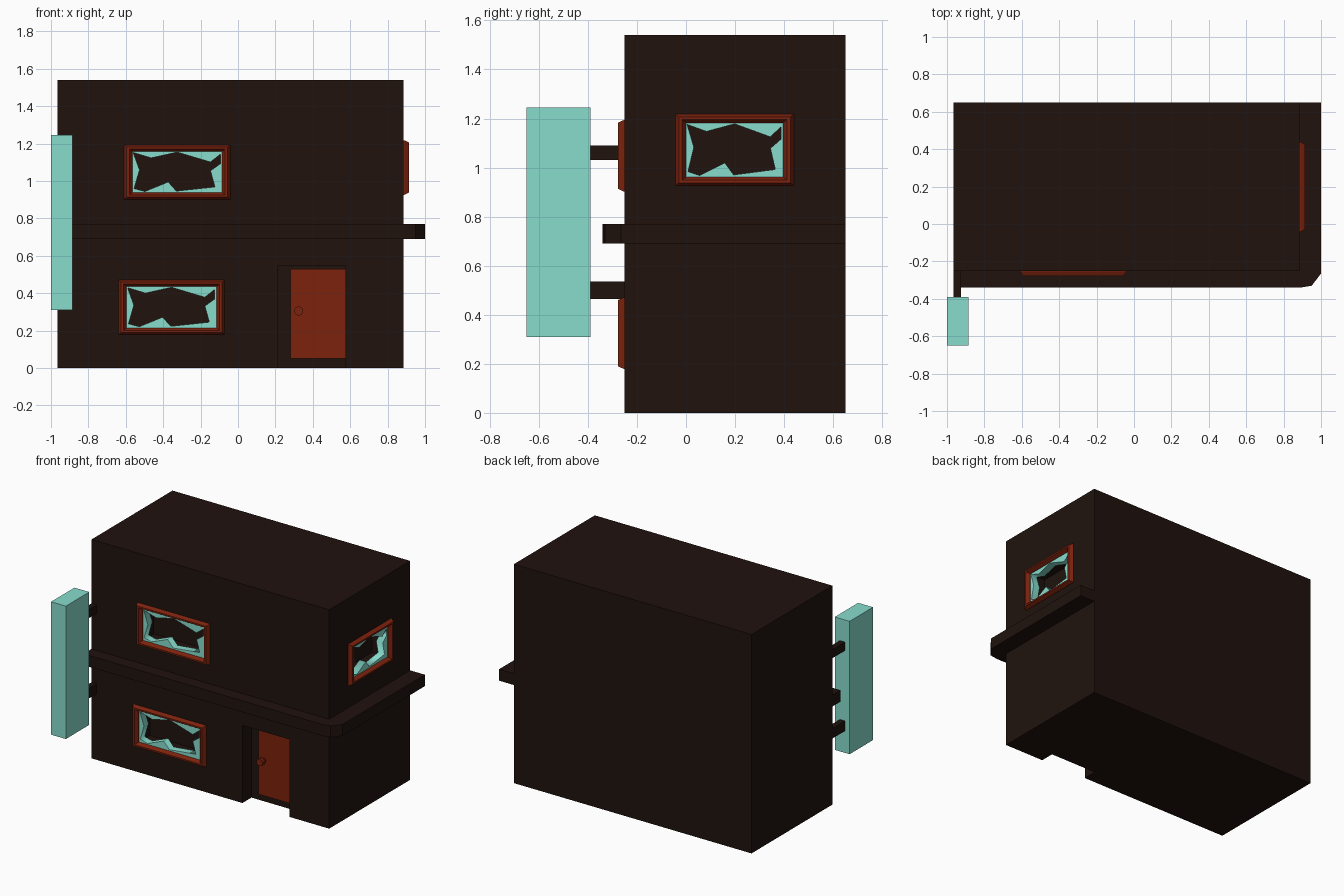
import bpy, bmesh
from math import pi
from mathutils import Matrix, Vector

if "Cube" in bpy.data.objects:
    bpy.data.objects.remove(bpy.data.objects["Cube"])


def material(name, rgb):
    m = bpy.data.materials.new(name)
    m.diffuse_color = (*rgb, 1)
    m.use_nodes = True
    m.node_tree.nodes["Principled BSDF"].inputs["Base Color"].default_value = m.diffuse_color
    return m


DARK = material("dark_brown", (0.014, 0.006, 0.004))
RED = material("rust_red", (0.205, 0.016, 0.004))
TEAL = material("teal", (0.246, 0.716, 0.61))


def finish(name, bm, mat, matrix=None):
    bmesh.ops.recalc_face_normals(bm, faces=bm.faces)
    me = bpy.data.meshes.new(name)
    bm.to_mesh(me)
    bm.free()
    ob = bpy.data.objects.new(name, me)
    bpy.context.collection.objects.link(ob)
    if matrix:
        ob.matrix_world = matrix
    if mat:
        me.materials.append(mat)
    return ob


def box(name, x, y, z, mat, matrix=None):
    bm = bmesh.new()
    bmesh.ops.create_cube(bm, size=1)
    for v in bm.verts:
        v.co = [(a + b) / 2 + c * (b - a) for (a, b), c in zip((x, y, z), v.co)]
    return finish(name, bm, mat, matrix)


def prism(name, pts, z0, z1, mat):
    bm = bmesh.new()
    face = bm.faces.new([bm.verts.new((x, y, z0)) for x, y in pts])
    ext = bmesh.ops.extrude_face_region(bm, geom=[face])
    for v in ext["geom"]:
        if isinstance(v, bmesh.types.BMVert):
            v.co.z = z1
    return finish(name, bm, mat)


def carve(target, cutter):
    mod = target.modifiers.new("cut", 'BOOLEAN')
    mod.object, mod.operation, mod.solver = cutter, 'DIFFERENCE', 'EXACT'
    bpy.context.view_layer.objects.active = target
    bpy.ops.object.modifier_apply(modifier=mod.name)
    bpy.data.objects.remove(cutter)


# Building block with door alcove
walls = box("building_walls", (-0.965, 0.885), (-0.25, 0.65), (0, 1.54), DARK)
carve(walls, box("door_cutter", (0.21, 0.575), (-0.4, -0.15), (-0.1, 0.545), DARK))

# Ledge wrapping front and right sides with a clipped corner
prism("floor_ledge", [(-0.965, -0.245), (-0.965, -0.34), (0.89, -0.34), (0.95, -0.33),
                      (1.0, -0.265), (1.0, 0.65), (0.88, 0.65), (0.88, -0.245)],
      0.69, 0.77, DARK)

# Door and round knob
box("door", (0.28, 0.575), (-0.17, -0.149), (0.05, 0.53), RED)
for name, r, y0, y1 in (("knob_stem", 0.013, -0.2, -0.165), ("knob", 0.025, -0.225, -0.195)):
    bm = bmesh.new()
    bmesh.ops.create_cone(bm, cap_ends=True, segments=10, radius1=r, radius2=r, depth=y1 - y0)
    finish(name, bm, RED, Matrix.Translation((0.325, (y0 + y1) / 2, 0.305))
           @ Matrix.Rotation(pi / 2, 4, 'X'))

# Hanging sign and its brackets
box("sign", (-1.0, -0.885), (-0.65, -0.39), (0.31, 1.245), TEAL)
for name, z in (("upper_bracket", (1.03, 1.09)), ("lower_bracket", (0.465, 0.535))):
    box(name, (-0.965, -0.925), (-0.395, -0.245), z, DARK)

# Outline of the hole in the broken glass, as fractions of the pane
HOLE = [(.01, .97), (.08, .55), (.02, .10), (.14, .03), (.40, .26), (.49, .04), (.92, .14),
        (.87, .53), (.98, .70), (.98, .93), (.87, .74), (.50, .98), (.21, .84)]
RIM = 0.04


def window(name, centre, w, h, turn):
    place = (Matrix.Translation(centre) @ Matrix.Rotation(turn, 4, 'Z')
             @ Matrix.Rotation(pi / 2, 4, 'X'))
    pw, ph = w / 2 - RIM, h / 2 - RIM * 0.8
    carve(walls, box("cutter", (-pw, pw), (-ph, ph), (-0.12, 0.1), DARK, place))

    # Frame: nested rectangles of (inset, outward height)
    bm = bmesh.new()
    loops = []
    for inset, out in ((-0.004, -0.01), (-0.004, 0.004), (0.01, 0.028), (0.024, 0.028),
                       (RIM, 0.006), (RIM, -0.01)):
        a, b = w / 2 - inset, h / 2 - inset * 0.8
        loops.append([bm.verts.new((sx * a, sy * b, out))
                      for sx, sy in ((-1, -1), (1, -1), (1, 1), (-1, 1))])
    for p, q in zip(loops, loops[1:] + loops[:1]):
        for i in range(4):
            j = (i + 1) % 4
            bm.faces.new((p[i], p[j], q[j], q[i]))
    finish(name + "_frame", bm, RED, place)

    # Broken glass: filled flat curve with a jagged hole
    cu = bpy.data.curves.new(name + "_glass", 'CURVE')
    cu.dimensions, cu.fill_mode, cu.extrude = '2D', 'BOTH', 0.025
    for pts in ([(0, 0), (1, 0), (1, 1), (0, 1)], HOLE):
        sp = cu.splines.new('POLY')
        sp.points.add(len(pts) - 1)
        for p, (u, v) in zip(sp.points, pts):
            p.co = ((2 * u - 1) * pw, (2 * v - 1) * ph, 0, 1)
        sp.use_cyclic_u = True
    cu.materials.append(TEAL)
    ob = bpy.data.objects.new(name + "_glass", cu)
    bpy.context.collection.objects.link(ob)
    ob.matrix_world = place @ Matrix.Translation((0, 0, -0.025))
    bpy.ops.object.select_all(action='DESELECT')
    ob.select_set(True)
    bpy.context.view_layer.objects.active = ob
    bpy.ops.object.convert(target='MESH')


window("upper_window", (-0.325, -0.25, 1.048), 0.56, 0.285, 0)
window("lower_window", (-0.355, -0.25, 0.325), 0.56, 0.285, 0)
window("side_window", (0.885, 0.198, 1.072), 0.475, 0.285, pi / 2)
